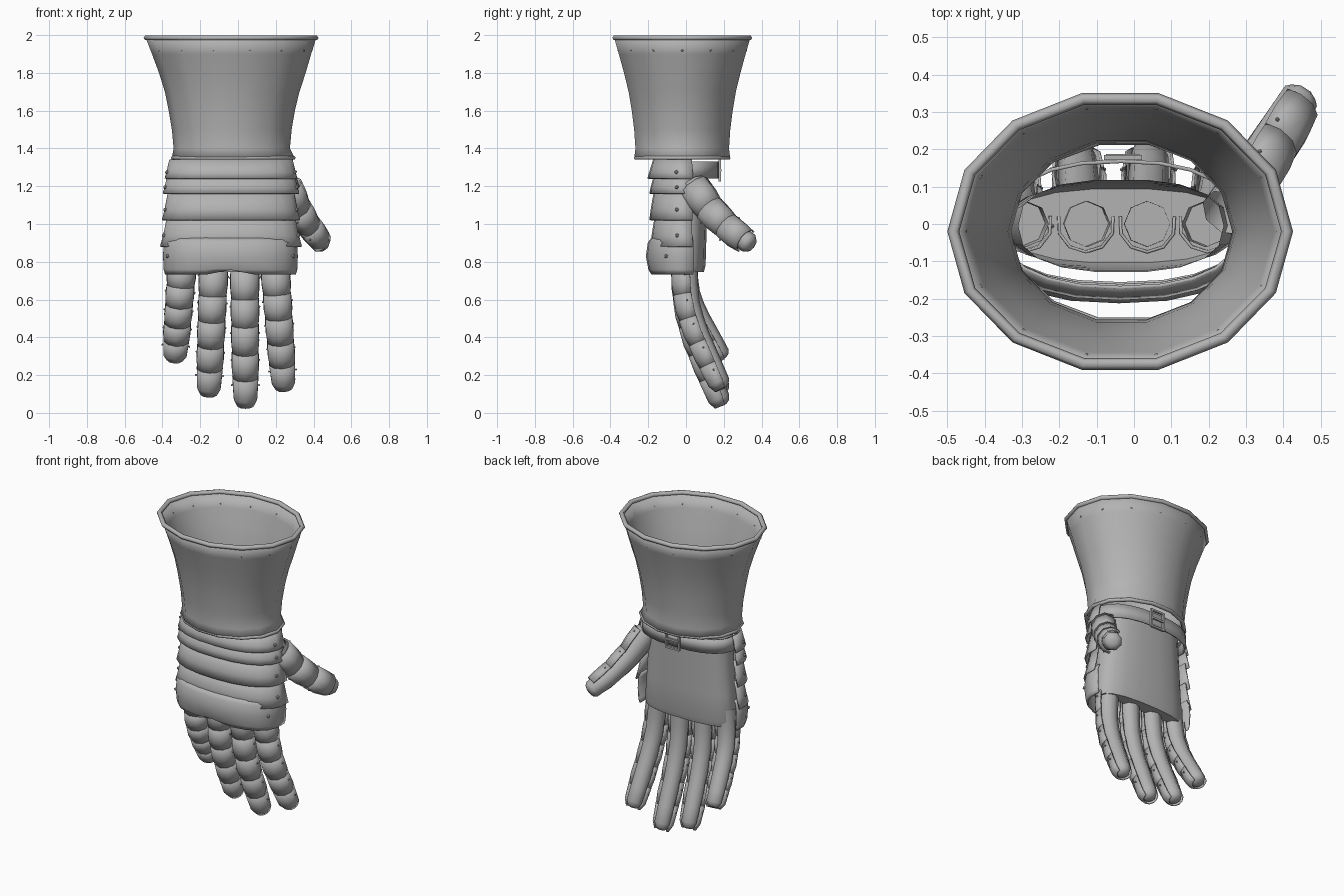
import bpy, bmesh, math
from mathutils import Vector as V

if "Cube" in bpy.data.objects:
    bpy.data.objects.remove(bpy.data.objects["Cube"])

steel = bpy.data.materials.new("grey steel")
steel.diffuse_color = (0.45, 0.45, 0.45, 1)
steel.use_nodes = True
steel.node_tree.nodes["Principled BSDF"].inputs["Base Color"].default_value = steel.diffuse_color


def finish(name, bm, thick=0, angle=40):
    bmesh.ops.recalc_face_normals(bm, faces=bm.faces)
    me = bpy.data.meshes.new(name)
    bm.to_mesh(me)
    bm.free()
    me.materials.append(steel)
    for p in me.polygons:
        p.use_smooth = True
    me.set_sharp_from_angle(angle=math.radians(angle))
    ob = bpy.data.objects.new(name, me)
    bpy.context.collection.objects.link(ob)
    if thick:
        m = ob.modifiers.new("thickness", 'SOLIDIFY')
        m.thickness, m.offset = thick, 0
    return ob


def loft(name, rows, wrap=True, wrap_rows=False, cap=False, thick=0, angle=40):
    """Skin a list of point rows; wrap closes each row, cap fills the last one."""
    bm = bmesh.new()
    vs = [[bm.verts.new(p) for p in r] for r in rows]
    n = len(rows[0])
    pairs = list(zip(vs, vs[1:])) + ([(vs[-1], vs[0])] if wrap_rows else [])
    for a, b in pairs:
        for i in range(n if wrap else n - 1):
            j = (i + 1) % n
            bm.faces.new((a[i], a[j], b[j], b[i]))
    if cap:
        bm.faces.new(vs[-1])
    return finish(name, bm, thick, angle)


def oval(cx, cy, rx, ry, z, a0=0, a1=360, n=14, power=1.0):
    full = a1 - a0 == 360
    out = []
    for i in range(n):
        a = math.radians(a0 + (a1 - a0) * i / (n if full else n - 1))
        c, s = math.cos(a), math.sin(a)
        out.append((cx + rx * math.copysign(abs(c) ** power, c),
                    cy + ry * math.copysign(abs(s) ** power, s), z))
    return out


def rivets(name, points, r=0.009):
    bm = bmesh.new()
    for p in points:
        g = bmesh.ops.create_icosphere(bm, subdivisions=1, radius=r)
        bmesh.ops.translate(bm, verts=g["verts"], vec=p)
    finish(name, bm)


def along(path, s):
    """Point and tangent at fraction s of a polyline."""
    lens = [(b - a).length for a, b in zip(path, path[1:])]
    d = s * sum(lens)
    for k, L in enumerate(lens):
        if d <= L or k == len(lens) - 1:
            a, b = path[k], path[k + 1]
            t0 = (b - path[k - 1]) if k else b - a
            t1 = (path[k + 2] - a) if k + 2 < len(path) else b - a
            f = d / L
            return a.lerp(b, f), t0.normalized().lerp(t1.normalized(), f).normalized()
        d -= L


def ring(path, s, r, out, half=180, n=8):
    """Ring or arc round the path, centred on the direction 'out'."""
    c, t = along(path, s)
    u = (out - t * out.dot(t)).normalized()
    w = t.cross(u)
    m = n if half == 180 else n - 1
    angs = [math.radians(-half + 2 * half * i / m) for i in range(n)]
    return [c + u * (r * math.cos(a)) + w * (r * math.sin(a)) for a in angs]


def digit(name, path, out, r0, r1, breaks, plate_gap):
    rad = lambda s: r0 + (r1 - r0) * s
    rows = [ring(path, i / 8 * 0.95, rad(i / 8), out) for i in range(9)]
    rows += [ring(path, 0.985, r1 * .75, out), ring(path, 1.0, r1 * .4, out)]
    loft(name + "_glove", rows, cap=True, angle=60)
    heads = []
    for k, (a, b) in enumerate(zip(breaks, breaks[1:])):
        g = plate_gap
        spans = [(a - .02, g), ((a + b) / 2, g + .003), (b, g - .003)]
        if b >= 1:
            spans = [(a - .02, g), (.95, g - .005), (1.0, -.01)]
        rows = [ring(path, max(s, 0), rad(s) + e, out, 105, 7) for s, e in spans]
        loft(f"{name}_plate_{k + 1}", rows, wrap=False, thick=.008, angle=45)
        side = ring(path, a + .03, rad(a) + g + .004, out, 85, 2)
        heads += side
    rivets(name + "_rivets", heads, .006)


# flared cuff: z, x centre, x radius, y radius
prof = [(1.345, -.025, .32, .255), (1.40, -.033, .302, .248), (1.5, -.033, .311, .255),
        (1.6, -.033, .328, .268), (1.7, -.031, .35, .285), (1.8, -.03, .382, .31),
        (1.9, -.034, .415, .338), (1.985, -.037, .445, .363)]
loft("cuff", [oval(cx, -.02, rx, ry, z) for z, cx, rx, ry in prof], thick=.012, angle=60)


# rolled edges of the cuff
def rolled(name, cx, rx, ry, z, r):
    rows = []
    for i in range(6):
        a = math.tau * i / 6
        e = r * math.cos(a)
        rows.append(oval(cx, -.02, rx + e, ry + e, z + r * .87 * math.sin(a)))
    loft(name, rows, wrap_rows=True, angle=70)


rolled("cuff_top_roll", -.037, .447, .364, 1.985, .016)
rolled("cuff_bottom_roll", -.025, .318, .25, 1.35, .013)
rivets("cuff_rivets", oval(-.034, -.02, .422, .343, 1.92, n=14))

# hand: open-topped palm sleeve, closed where the fingers begin
palm = [(1.31, .275, .125), (1.15, .285, .12), (.95, .30, .115), (.78, .315, .11), (.745, .305, .10)]
loft("palm", [oval(-.035, -.005, rx, ry, z, n=18, power=.8) for z, rx, ry in palm],
     cap=True, angle=50)

# back-of-hand lames: z top, z bottom, x radii, y radii
lames = [(1.34, 1.24, .325, .35, .17, .20), (1.26, 1.16, .335, .36, .165, .19),
         (1.18, 1.02, .33, .365, .165, .19), (1.05, .88, .335, .375, .16, .185)]
heads = []
for k, (zt, zb, x0, x1, y0, y1) in enumerate(lames):
    zm = zb + .35 * (zt - zb)
    rows = [oval(-.037, .0, rx, ry, z, 172, 368, 13, .85) for z, rx, ry in
            [(zt, x0, y0), (zm, (x0 + x1) / 2 + .003, (y0 + y1) / 2 + .005), (zb, x1, y1)]]
    loft(f"hand_lame_{k + 1}", rows, wrap=False, thick=.009, angle=50)
    heads += oval(-.037, 0, (x0 + x1) / 2 + .008, (y0 + y1) / 2 + .008, zm, 192, 348, 2, .85)

# knuckle plate with an arched lower edge
rows = [oval(-.04, 0, rx, ry, z, 172, 368, 13, .8) for z, rx, ry in
        [(.93, .335, .175), (.90, .352, .198), (.83, .355, .208), (.76, .352, .195), (.735, .345, .185)]]
rows[-1] = [(x, y, z + .025 * max(0, 1 - abs(x + .04) / .12)) for x, y, z in rows[-1]]
loft("knuckle_plate", rows, wrap=False, thick=.009, angle=50)
heads += oval(-.04, 0, .36, .21, .83, 205, 335, 2, .8)
rivets("lame_rivets", heads, .011)

# wrist strap and buckle on the palm side
loft("wrist_strap", [oval(-.035, 0, .315, .168, z, -8, 188, 13, .85) for z in (1.33, 1.24)],
     wrap=False, thick=.01)


def box(bm, c, size):
    g = bmesh.ops.create_cube(bm, size=1)
    bmesh.ops.scale(bm, verts=g["verts"], vec=size)
    bmesh.ops.translate(bm, verts=g["verts"], vec=c)


bm = bmesh.new()
for s in (-1, 1):
    box(bm, (-.03 + s * .045, .178, 1.285), (.012, .014, .12))
    box(bm, (-.03, .178, 1.285 + s * .055), (.09, .014, .012))
box(bm, (-.03, .182, 1.285), (.09, .01, .012))
finish("buckle", bm)

# fingers: x at root, x at tip, z at tip
front = V((0, -1, 0))
bend = [(0, .0), (.15, .0), (.35, .01), (.55, .05), (.75, .115), (1, .195)]
fingers = {"little_finger": (-.29, -.335, .285), "ring_finger": (-.125, -.155, .10),
           "middle_finger": (.035, .04, .04), "index_finger": (.19, .243, .13)}
for name, (xa, xb, zt) in fingers.items():
    path = [V((xa + (xb - xa) * f, y, .85 + (zt - .85) * f)) for f, y in bend]
    digit(name, path, front, .062, .052, [.13, .31, .48, .66, .83, 1], .014)

# thumb
thumb = [V((.25, .03, 1.21)), V((.32, .14, 1.06)), V((.385, .245, .96)), V((.453, .352, .885))]
digit("thumb", thumb, V((.6, -.6, .5)), .072, .055, [.06, .36, .64, .9], .012)
